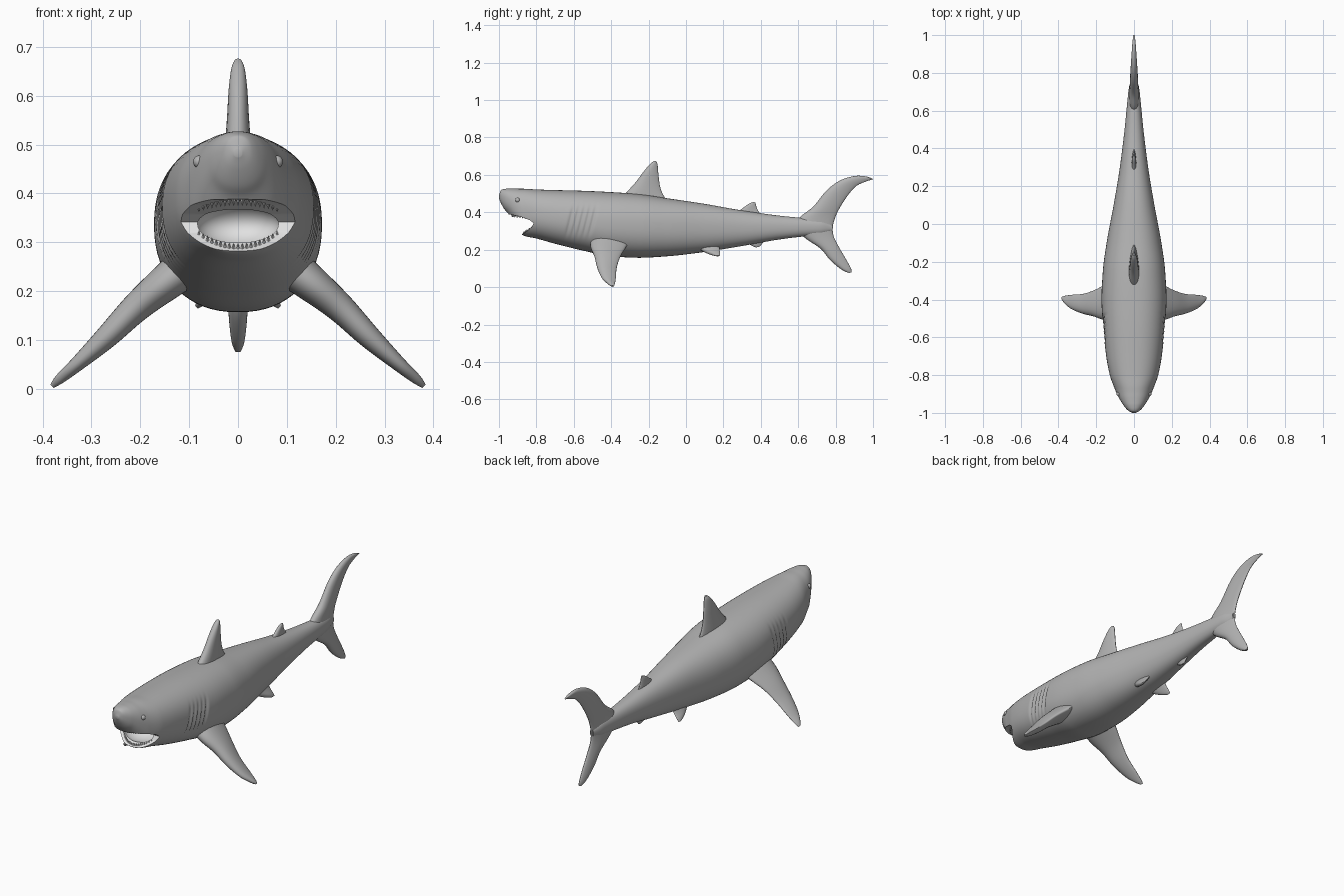
import bpy, bmesh, math
from mathutils import Vector

if "Cube" in bpy.data.objects:
    bpy.data.objects.remove(bpy.data.objects["Cube"])


def make_material(name, value):
    mat = bpy.data.materials.new(name)
    mat.use_nodes = True
    color = (value, value, value, 1)
    mat.diffuse_color = color
    mat.node_tree.nodes["Principled BSDF"].inputs["Base Color"].default_value = color
    return mat


skin = make_material("grey skin", 0.45)
pale = make_material("pale mouth", 0.75)


def finish(name, bm, material):
    bmesh.ops.recalc_face_normals(bm, faces=bm.faces)
    mesh = bpy.data.meshes.new(name)
    bm.to_mesh(mesh)
    bm.free()
    mesh.materials.append(material)
    obj = bpy.data.objects.new(name, mesh)
    bpy.context.collection.objects.link(obj)
    smooth(obj)
    return obj


def smooth(obj):
    obj.data.shade_smooth()
    obj.data.set_sharp_from_angle(angle=math.radians(45))


def loft(name, rings, material=skin):
    """Skin a list of equal point rings and close both ends."""
    bm = bmesh.new()
    loops = [[bm.verts.new(p) for p in ring] for ring in rings]
    count = len(loops[0])
    for a, b in zip(loops, loops[1:]):
        for i in range(count):
            j = (i + 1) % count
            bm.faces.new((a[i], a[j], b[j], b[i]))
    bm.faces.new(loops[0])
    bm.faces.new(loops[-1])
    return finish(name, bm, material)


def monotone(xs, vs, x):
    """Smooth interpolation without overshoot."""
    last = len(xs) - 1
    d = [(vs[i + 1] - vs[i]) / (xs[i + 1] - xs[i]) for i in range(last)]

    def slope(i):
        if i in (0, last):
            return d[min(i, last - 1)]
        a, b = d[i - 1], d[i]
        return 2 * a * b / (a + b) if a * b > 0 else 0

    k = 0
    while k < last - 1 and x > xs[k + 1]:
        k += 1
    h = xs[k + 1] - xs[k]
    t = (x - xs[k]) / h
    s = 1 - t
    return (vs[k] * s * s * (1 + 2 * t) + vs[k + 1] * t * t * (1 + 2 * s)
            + h * t * s * (slope(k) * s - slope(k + 1) * t))


# Body: y, top, bottom, half width
profile = [
    (-1, .49, .475, .008), (-.99, .518, .45, .028), (-.97, .525, .415, .048),
    (-.95, .527, .392, .062), (-.92, .527, .345, .08), (-.885, .526, .29, .097),
    (-.87, .526, .276, .103), (-.8, .522, .26, .128), (-.7, .519, .232, .147),
    (-.55, .515, .195, .163), (-.4, .508, .165, .172), (-.25, .497, .157, .165),
    (-.1, .475, .165, .145), (.1, .445, .188, .108), (.3, .41, .22, .075),
    (.5, .382, .255, .05), (.62, .37, .27, .038), (.72, .36, .28, .027),
    (.78, .335, .3, .01)]
stations, tops, bottoms, widths = zip(*profile)


def rounded(v):
    return math.copysign(abs(v) ** 0.88, v)


def gill_depth(y, z):
    """Five slanted slits on the side, fading at both ends."""
    fade = math.exp(-((z - .35) / .075) ** 4)
    slits = sum(math.exp(-((y + .62 - .03 * i - .25 * (z - .35)) / .008) ** 2)
                for i in range(5))
    return 0.05 * fade * slits


body_rings = []
ring_count, sides = 240, 64
for r in range(ring_count + 1):
    y = -1 + 1.78 * (r / ring_count) ** 1.4
    top, bottom, width = (monotone(stations, v, y) for v in (tops, bottoms, widths))
    ring = []
    for i in range(sides):
        a = math.tau * i / sides
        z = (top + bottom) / 2 + (top - bottom) / 2 * rounded(math.sin(a))
        x = width * rounded(math.cos(a)) * (1 - gill_depth(y, z))
        ring.append((x, y, z))
    body_rings.append(ring)
body = loft("body", body_rings)


# Open mouth: a gape between the jaws and a throat behind it
def cut(target, cutter):
    mod = target.modifiers.new("cut", "BOOLEAN")
    mod.operation = "DIFFERENCE"
    mod.solver = "EXACT"
    mod.material_mode = "TRANSFER"
    mod.object = cutter
    bpy.context.view_layer.objects.active = target
    bpy.ops.object.modifier_apply(modifier=mod.name)
    bpy.data.objects.remove(cutter)


gape = [(-1.05, .39), (-.935, .388), (-.88, .375), (-.835, .358), (-.815, .342),
        (-.825, .32), (-.85, .3), (-.88, .281), (-1.05, .2)]
cut(body, loft("gape_cutter", [[(x, y, z) for y, z in gape] for x in (-.2, .2)], pale))

bm = bmesh.new()
bmesh.ops.create_uvsphere(bm, u_segments=40, v_segments=24, radius=1)
bmesh.ops.scale(bm, vec=(.085, .08, .048), verts=bm.verts)
bmesh.ops.translate(bm, vec=(0, -.8, .336), verts=bm.verts)
cut(body, finish("throat_cutter", bm, pale))
smooth(body)


# Teeth along both jaws
def teeth(name, direction, place, count=19):
    bm = bmesh.new()
    for i in range(count):
        p = Vector(place(2 * i / (count - 1) - 1))
        made = bmesh.ops.create_cone(bm, cap_ends=True, segments=6, radius1=.005,
                                     radius2=.0005, depth=.014)["verts"]
        for v in made:
            v.co.z *= direction
            v.co += p
    finish(name, bm, skin)


teeth("upper_teeth", -1, lambda u: (.08 * u, -.93 + .07 * u * u, .382 - .012 * u * u))
teeth("lower_teeth", 1, lambda u: (.08 * u, -.868 + .04 * u * u, .291 + .026 * u * u))


# Fins: x, leading y and z, trailing y and z, half thickness
def spline(rows, steps=6):
    out = []
    for k in range(len(rows) - 1):
        p = [rows[max(0, min(len(rows) - 1, k + o))] for o in (-1, 0, 1, 2)]
        for s in range(steps):
            t = s / steps
            out.append([b + t / 2 * (c - a + t * (2 * a - 5 * b + 4 * c - d
                        + t * (3 * (b - c) + d - a))) for a, b, c, d in zip(*p)])
    return out + [list(rows[-1])]


def fin(name, rows, normal=(1, 0, 0), side=1, points=28):
    rings = []
    for x, y1, z1, y2, z2, thick in spline(rows):
        front, back = Vector((x, y1, z1)), Vector((x, y2, z2))
        ring = []
        for i in range(points):
            a = math.tau * i / points
            s = (1 - math.cos(a)) / 2
            p = front.lerp(back, s) + Vector(normal) * thick * 1.2 * math.sin(a) * (1 - .5 * s)
            ring.append((p.x * side, p.y, p.z))
        rings.append(ring)
    loft(name, rings)


def upright(name, rows):
    fin(name, [(0, *row) for row in rows])


upright("dorsal_fin", [
    (-.36, .46, -.1, .46, .03), (-.32, .505, -.125, .5, .028), (-.27, .56, -.14, .545, .024),
    (-.225, .62, -.148, .61, .02), (-.19, .66, -.152, .655, .014), (-.168, .676, -.158, .672, .006)])
upright("second_dorsal_fin", [
    (.25, .385, .41, .375, .014), (.3, .42, .385, .41, .012),
    (.335, .445, .375, .435, .009), (.36, .456, .372, .452, .004)])
upright("anal_fin", [
    (.3, .26, .44, .265, .014), (.345, .225, .41, .235, .01), (.375, .212, .395, .217, .004)])
upright("tail_fin", [
    (.872, .075, .885, .08, .006), (.83, .095, .882, .1, .014), (.77, .145, .855, .15, .02),
    (.72, .205, .82, .21, .022), (.64, .26, .79, .27, .025), (.58, .32, .785, .32, .028),
    (.61, .375, .797, .37, .026), (.68, .43, .82, .42, .024), (.75, .515, .865, .49, .021),
    (.82, .568, .91, .54, .017), (.9, .594, .955, .562, .012), (.96, .592, .985, .572, .008),
    (.998, .58, 1, .576, .004)])

pectoral = [
    (.08, -.51, .27, -.29, .27, .05), (.15, -.51, .215, -.32, .215, .04),
    (.21, -.49, .165, -.35, .165, .032), (.27, -.475, .105, -.37, .105, .025),
    (.33, -.45, .05, -.375, .05, .016), (.365, -.42, .02, -.38, .02, .011),
    (.381, -.4, .005, -.385, .005, .005)]
pelvic = [
    (.04, .04, .23, .18, .23, .022), (.06, .08, .2, .18, .2, .016),
    (.075, .12, .18, .182, .18, .011), (.085, .16, .167, .18, .167, .004)]

# Paired fins and eyes
for label, side in (("left", 1), ("right", -1)):
    fin(label + "_pectoral_fin", pectoral, (.72, 0, .69), side)
    fin(label + "_pelvic_fin", pelvic, (.72, 0, .69), side)
    bm = bmesh.new()
    bmesh.ops.create_uvsphere(bm, u_segments=20, v_segments=12, radius=.013)
    bmesh.ops.translate(bm, vec=(.079 * side, -.9, .465), verts=bm.verts)
    finish(label + "_eye", bm, skin)
